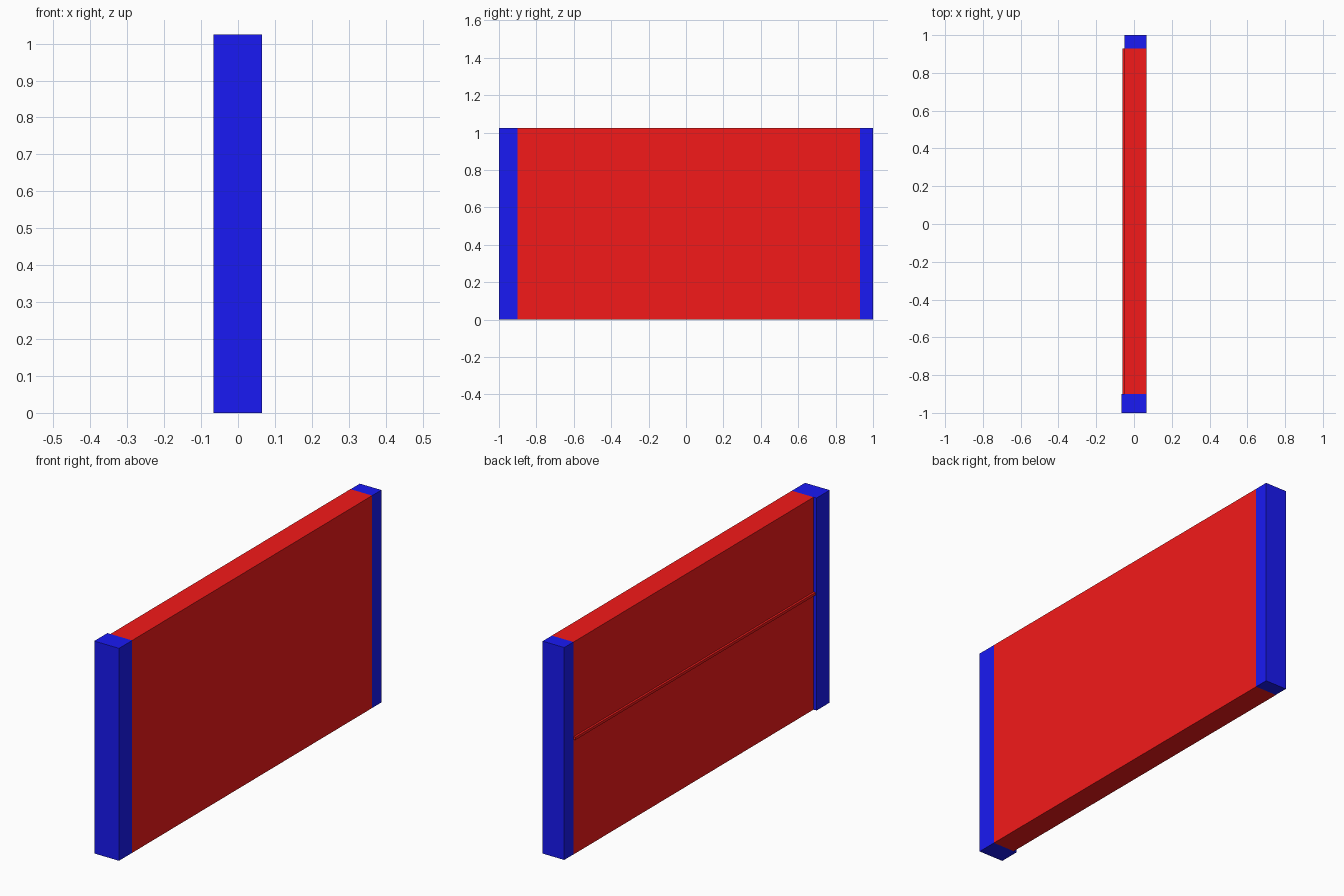
import bpy

if "Cube" in bpy.data.objects:
    bpy.data.objects.remove(bpy.data.objects["Cube"])

H = 1.025


def material(name, color):
    m = bpy.data.materials.new(name)
    m.diffuse_color = color
    m.use_nodes = True
    m.node_tree.nodes["Principled BSDF"].inputs["Base Color"].default_value = m.diffuse_color
    return m


red = material("red_paint", (0.9, 0.01, 0.01, 1))
blue = material("blue_paint", (0.01, 0.01, 0.9, 1))


def box(name, x, y, z, mat):
    # Box spanning the given (min, max) ranges
    spans = (x, y, z)
    bpy.ops.mesh.primitive_cube_add(size=1, location=[(a + b) / 2 for a, b in spans])
    ob = bpy.context.object
    ob.name = name
    ob.scale = [b - a for a, b in spans]
    bpy.ops.object.transform_apply(location=False, rotation=False, scale=True)
    ob.data.materials.append(mat)
    return ob


# End posts
box("front_post", (-0.067, 0.065), (-1.0, -0.9), (0, H), blue)
box("back_post", (-0.05, 0.065), (0.93, 1.0), (0, H), blue)

# Wall panels, butted edge to edge
seams = [-0.9, -0.775, -0.355, 0.015, 0.38, 0.765, 0.93]
for i, span in enumerate(zip(seams, seams[1:])):
    box(f"wall_panel_{i + 1}", (-0.051, 0.065), span, (0, H), red)

# Thin rail along the left face
box("side_rail", (-0.061, -0.05), (-0.9, 0.93), (0.555, 0.568), red)
